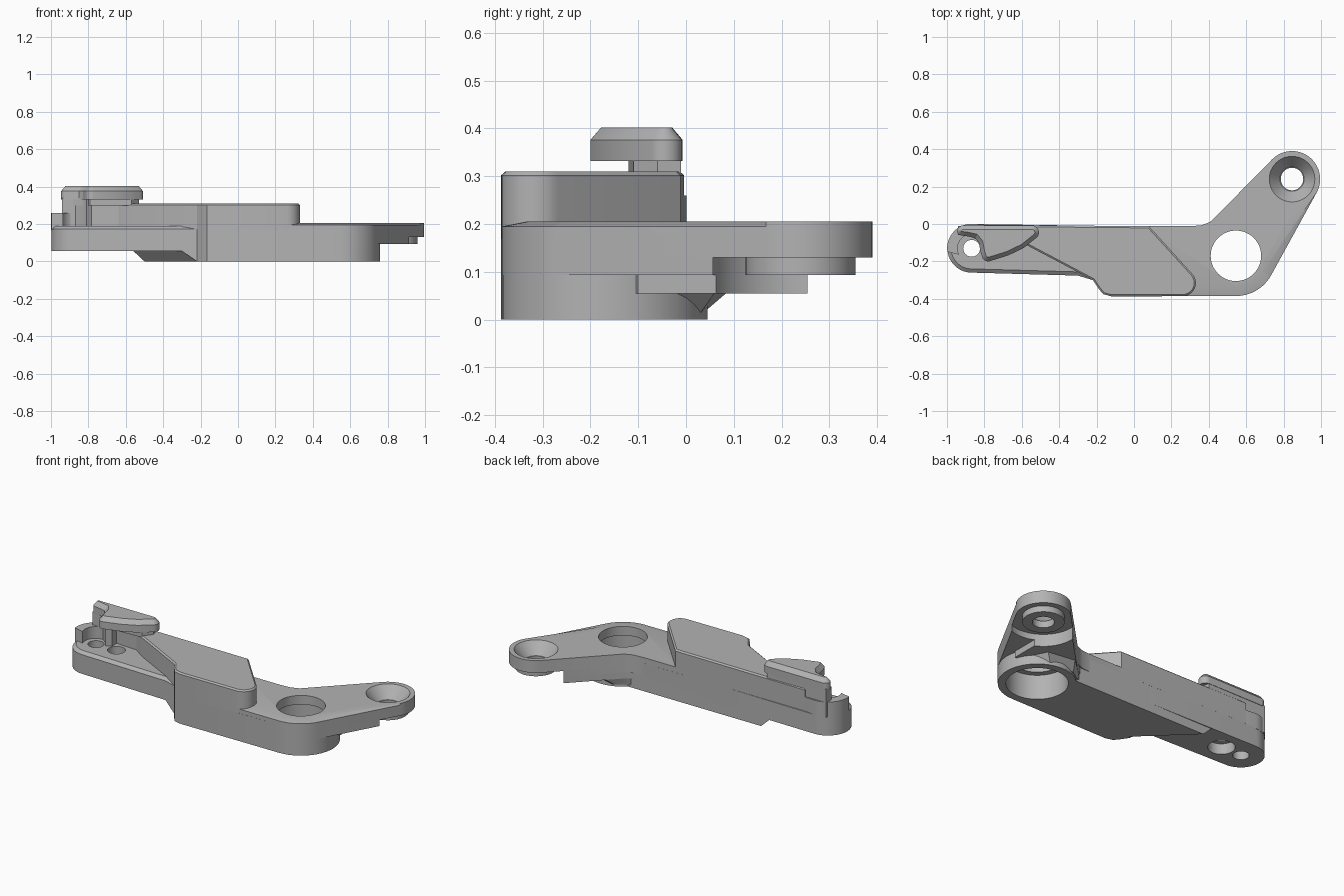
import bpy, bmesh, math
from mathutils import Vector

cube = bpy.data.objects.get("Cube")
if cube:
    bpy.data.objects.remove(cube)

grey = bpy.data.materials.new("matte grey")
grey.use_nodes = True
tone = (0.45, 0.45, 0.45, 1)
grey.diffuse_color = tone
grey.node_tree.nodes["Principled BSDF"].inputs["Base Color"].default_value = tone

PIVOT = (0.545, -0.17)
EYE = (0.845, 0.24)
PIN = (-0.868, -0.13)
SCREW = (-0.73, -0.13)


def arc(c, r, a0, a1, n=24):
    angles = [math.radians(a0 + (a1 - a0) * i / n) for i in range(n + 1)]
    return [(c[0] + r * math.cos(a), c[1] + r * math.sin(a)) for a in angles]


def circle(c, r):
    return arc(c, r, 0, 352.5, 47)


def inset(pts, d):
    """Move every corner of an outline inwards by d."""
    n = len(pts)
    area = sum(pts[i - 1][0] * pts[i][1] - pts[i][0] * pts[i - 1][1] for i in range(n))
    side = 1 if area > 0 else -1
    out = []
    for i in range(n):
        p = Vector(pts[i])
        a = (p - Vector(pts[i - 1])).normalized()
        b = (Vector(pts[(i + 1) % n]) - p).normalized()
        na, nb = Vector((-a.y, a.x)), Vector((-b.y, b.x))
        m = (na + nb).normalized()
        out.append(tuple(p + m * side * d / max(0.5, m.dot(na))))
    return out


def loft(name, *loops):
    """Solid through (outline, height) loops of equal length."""
    bm = bmesh.new()
    rings = [[bm.verts.new((x, y, z)) for x, y in pts] for pts, z in loops]
    n = len(rings[0])
    for low, high in zip(rings, rings[1:]):
        for i in range(n):
            j = (i + 1) % n
            bm.faces.new((low[i], low[j], high[j], high[i]))
    bm.faces.new(rings[0][::-1])
    bm.faces.new(rings[-1])
    bmesh.ops.recalc_face_normals(bm, faces=bm.faces)
    mesh = bpy.data.meshes.new(name)
    bm.to_mesh(mesh)
    bm.free()
    mesh.materials.append(grey)
    ob = bpy.data.objects.new(name, mesh)
    bpy.context.collection.objects.link(ob)
    return ob


def prism(name, pts, z0, z1):
    return loft(name, (pts, z0), (pts, z1))


def bore(c, r0, z0, z1, r1=None):
    ob = loft("cutter", (circle(c, r0), z0), (circle(c, r1 or r0), z1))
    ob.hide_render = True
    return ob


def cut(ob, cutters):
    for c in cutters:
        mod = ob.modifiers.new("bore", "BOOLEAN")
        mod.operation, mod.solver, mod.object = "DIFFERENCE", "EXACT", c
    deps = bpy.context.evaluated_depsgraph_get()
    mesh = bpy.data.meshes.new_from_object(ob.evaluated_get(deps))
    ob.modifiers.clear()
    ob.data = mesh


# Cutters for the holes
pivot_bores = [bore(PIVOT, 0.135, -0.1, 0.5), bore(PIVOT, 0.17, -0.1, 0.15)]
eye_bores = [bore(EYE, 0.06, -0.1, 0.5), bore(EYE, 0.065, 0.135, 0.215, 0.13)]
eye_clearance = bore(EYE, 0.197, -0.1, 0.13)
ledge_bores = [bore(PIN, 0.045, -0.1, 0.5), bore(SCREW, 0.05, -0.1, 0.5),
               bore(SCREW, 0.075, -0.1, 0.12)]
pin_clearance = bore(PIN, 0.075, 0.15, 0.5)


# Bent arm with the eye at its end
def arm_outline(r):
    return ([(0.05, PIVOT[1] - r), (0.05, -0.012), (0.3, -0.012), (0.36, -0.007), (0.41, 0.012)]
            + arc(EYE, 0.15, 135, -28.8, 32) + arc(PIVOT, r, -28.8, -90, 16))


full = arm_outline(0.215)
arm = loft("arm_plate", (full, 0.13), (full, 0.195), (arm_outline(0.165), 0.205))
cut(arm, pivot_bores + eye_bores)
arm_lower = prism("arm_lower_layer", full, 0.093, 0.13)
cut(arm_lower, pivot_bores + [eye_clearance])
eye_boss = prism("eye_boss", circle(EYE, 0.115), 0.093, 0.14)
cut(eye_boss, eye_bores)
pad = [(0.36, -0.02), (0.41, 0.012), (0.65, 0.255), (0.76, 0.16), (0.76, -0.1), (0.5, -0.2)]
arm_pad = prism("arm_pad", pad, 0.055, 0.1)
cut(arm_pad, pivot_bores + [eye_clearance])
ramp_top = [(0.37, -0.02), (0.44, 0.04), (0.49, 0.085), (0.66, 0.06), (0.74, -0.1), (0.5, -0.2)]
ramp_low = [(0.37, -0.02), (0.41, 0.0), (0.46, 0.035), (0.62, 0.03), (0.72, -0.1), (0.5, -0.2)]
ramp = loft("arm_ramp", (ramp_low, 0.013), (ramp_top, 0.056))
cut(ramp, pivot_bores)

# Round pivot boss
boss = prism("pivot_boss", circle(PIVOT, 0.215), 0, 0.16)
cut(boss, pivot_bores)

# Middle body with a sloped lower left edge
curve = [(-0.22, -0.3), (-0.19, -0.345), (-0.165, -0.375), (-0.12, -0.387)]
right_side = [(0.545, -0.385), (0.545, -0.17), (0.4, -0.012)]
low = [(-0.5, -0.01), (-0.21, -0.29)] + curve + right_side
high = [(-0.56, -0.01), (-0.3, -0.274)] + curve + right_side
body = loft("middle_body", (low, 0), (high, 0.056), (high, 0.17))
cut(body, pivot_bores)

# Thin ledge at the pin end
ledge = arc(PIN, 0.13, 90, 265) + [(-0.3, -0.276)] + curve[:3] + [(-0.05, -0.3), (-0.05, -0.012)]
ledge_part = loft("pin_ledge", (ledge, 0.055), (ledge, 0.172), (inset(ledge, 0.02), 0.188))
cut(ledge_part, ledge_bores)

# Raised block on top of the body
block = ([(0.08, -0.012), (-0.8, -0.004), (-0.8, -0.055), (-0.64, -0.065), (-0.57, -0.115)]
         + curve + arc((0.26, -0.315), 0.071, -90, 42, 12))
loft("raised_block", (block, 0.165), (block, 0.302), (inset(block, 0.009), 0.31))

# Curved wall around the pin hole
wall = arc(PIN, 0.131, 90, 188, 16) + [(-0.93, -0.165), (-0.82, -0.1), (-0.79, -0.005)]
wall_part = prism("pin_wall", wall, 0.165, 0.26)
cut(wall_part, [pin_clearance])

# Hook with post, neck and overhanging lip
post = [(-0.94, -0.01), (-0.94, -0.06), (-0.87, -0.06), (-0.83, -0.09), (-0.81, -0.12),
        (-0.78, -0.1), (-0.78, -0.01)]
prism("hook_post", post, 0.17, 0.34)
neck = [(-0.92, -0.01), (-0.9, -0.05), (-0.83, -0.09), (-0.79, -0.12), (-0.57, -0.11),
        (-0.53, -0.06), (-0.54, -0.01)]
prism("hook_neck", neck, 0.3, 0.34)
lip = ([(-0.92, -0.007)] + arc((-0.92, -0.037), 0.026, 110, 240, 8)
       + [(-0.89, -0.066), (-0.85, -0.075), (-0.83, -0.1), (-0.82, -0.15)]
       + arc((-0.78, -0.167), 0.033, 195, 285, 6)
       + [(-0.67, -0.167), (-0.59, -0.128)]
       + arc((-0.545, -0.045), 0.037, -50, 90, 10))
loft("hook_lip", (lip, 0.332), (lip, 0.376), (inset(lip, 0.022), 0.402))

# Remove the cutters and smooth the curved sides
for ob in list(bpy.context.collection.objects):
    if ob.name.startswith("cutter"):
        bpy.data.objects.remove(ob)
    elif ob.type == "MESH":
        for p in ob.data.polygons:
            p.use_smooth = True
        ob.data.set_sharp_from_angle(angle=math.radians(25))
